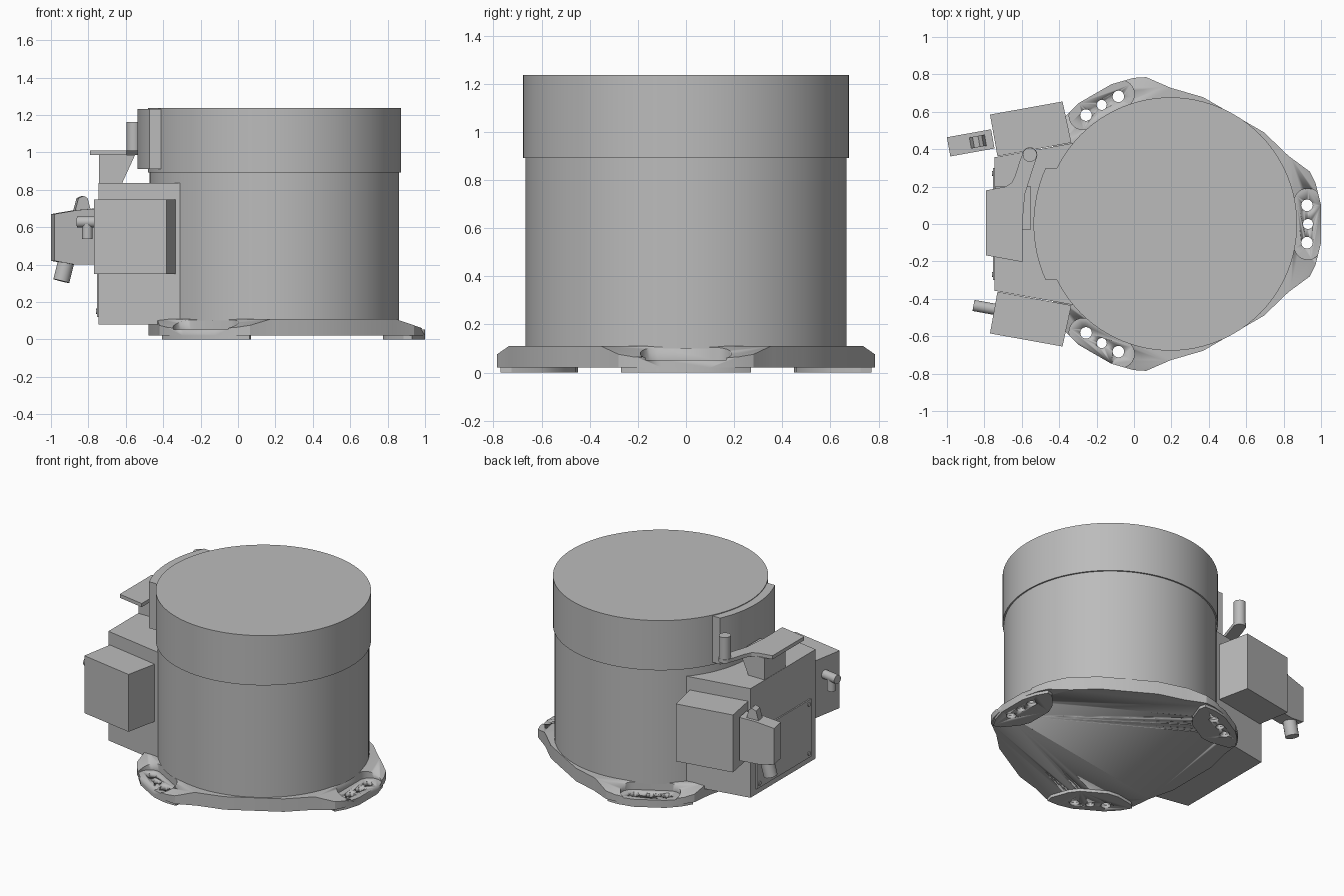
import bpy, bmesh, math
from mathutils import Matrix, Vector

cube = bpy.data.objects.get("Cube")
if cube:
    bpy.data.objects.remove(cube, do_unlink=True)

grey = bpy.data.materials.new("machine_grey")
grey.use_nodes = True
grey.diffuse_color = (0.5, 0.5, 0.5, 1)
grey.node_tree.nodes["Principled BSDF"].inputs["Base Color"].default_value = (0.5, 0.5, 0.5, 1)

AXIS = Vector((0.195, 0, 0))
TILT = math.radians(10.2)
# Profiles drawn in x, z and extruded along y
UPRIGHT = Matrix.Rotation(math.pi / 2, 4, 'X')


def finish(name, bm, matrix=Matrix()):
    bmesh.ops.transform(bm, matrix=matrix, verts=bm.verts)
    bmesh.ops.recalc_face_normals(bm, faces=bm.faces)
    mesh = bpy.data.meshes.new(name)
    bm.to_mesh(mesh)
    bm.free()
    mesh.materials.append(grey)
    ob = bpy.data.objects.new(name, mesh)
    bpy.context.collection.objects.link(ob)
    bpy.ops.object.select_all(action='DESELECT')
    bpy.context.view_layer.objects.active = ob
    ob.select_set(True)
    bpy.ops.object.shade_smooth_by_angle(angle=math.radians(25))
    return ob


def add_prism(bm, pts, low, high):
    face = bm.faces.new([bm.verts.new((x, y, low)) for x, y in pts])
    top = bmesh.ops.extrude_face_region(bm, geom=[face])["geom"]
    verts = [g for g in top if isinstance(g, bmesh.types.BMVert)]
    bmesh.ops.translate(bm, vec=(0, 0, high - low), verts=verts)


def prism(name, pts, low, high, matrix=Matrix()):
    bm = bmesh.new()
    add_prism(bm, pts, low, high)
    return finish(name, bm, matrix)


def arc(cx, cy, r, start, end, steps):
    angles = [math.radians(start + (end - start) * i / steps) for i in range(steps + 1)]
    return [(cx + r * math.cos(a), cy + r * math.sin(a)) for a in angles]


def circle(cx, cy, r, steps=32):
    return arc(cx, cy, r, 0, 360, steps)[:-1]


def turned(pts, angle):
    rot = Matrix.Rotation(angle, 2)
    return [tuple(rot @ Vector(p) + AXIS.xy) for p in pts]


def rod(name, a, b, r, matrix=Matrix()):
    a, b = Vector(a), Vector(b)
    turn = (b - a).to_track_quat('Z', 'Y').to_matrix().to_4x4()
    return prism(name, circle(0, 0, r, 24), 0, (b - a).length,
                 matrix @ Matrix.Translation(a) @ turn)


def cut(ob, cutter):
    mod = ob.modifiers.new("cut", 'BOOLEAN')
    mod.operation = 'DIFFERENCE'
    mod.solver = 'EXACT'
    mod.object = cutter
    bpy.context.view_layer.objects.active = ob
    bpy.ops.object.modifier_apply(modifier=mod.name)


THIRDS = [math.radians(a) for a in (0, 120, 240)]

# Base plate: one lobe repeated three times, with sloped shoulders
half = [(0.805, 0.1), (0.775, 0.22), (0.745, 0.28), (0.63, 0.365), (0.5, 0.49)]
lobe = [(x, -y) for x, y in reversed(half)] + half
bm = bmesh.new()
add_prism(bm, [p for t in THIRDS for p in turned(lobe, t)], 0.02, 0.11)
for t in THIRDS:
    point = Matrix.Rotation(t, 3, 'Z') @ Vector((0.645, 0, 0.11)) + AXIS
    normal = Matrix.Rotation(t, 3, 'Z') @ Vector((0.055, 0, 0.16))
    cut_geom = bmesh.ops.bisect_plane(bm, geom=bm.verts[:] + bm.edges[:] + bm.faces[:], dist=1e-5,
                                      plane_co=point, plane_no=normal, clear_outer=True)
    rim = [g for g in cut_geom["geom_cut"] if isinstance(g, bmesh.types.BMEdge)]
    bmesh.ops.holes_fill(bm, edges=rim, sides=0)
base_plate = finish("base_plate", bm)

# Feet under the lobes
foot_half = [(0.805, 0.1), (0.775, 0.2), (0.735, 0.27), (0.69, 0.255), (0.61, 0.16), (0.58, 0.09)]
foot = [(x, -y) for x, y in reversed(foot_half)] + foot_half
bm = bmesh.new()
for t in THIRDS:
    add_prism(bm, turned(foot, t), 0, 0.02)
feet = finish("feet", bm)

# Recesses and bolt holes
slot = arc(0.735, 0.115, 0.075, 0, 180, 12) + arc(0.735, -0.115, 0.075, 180, 360, 12)
bm = bmesh.new()
for t in THIRDS:
    add_prism(bm, turned(slot, t), 0.052, 0.2)
recess_cutter = finish("recess_cutter", bm)
bm = bmesh.new()
for t in THIRDS:
    for x, y, r in ((0.73, 0.1, 0.031), (0.735, 0, 0.027), (0.73, -0.1, 0.031)):
        add_prism(bm, turned(circle(x, y, r, 24), t), -0.1, 0.2)
hole_cutter = finish("hole_cutter", bm)
cut(base_plate, recess_cutter)
cut(base_plate, hole_cutter)
cut(feet, hole_cutter)
for cutter in (recess_cutter, hole_cutter):
    bpy.data.objects.remove(cutter, do_unlink=True)

# Drum: lower body, wider upper cap and the curved cover at its side
prism("lower_drum", circle(AXIS.x, 0, 0.667, 96), 0.1, 0.892)
prism("upper_drum", circle(AXIS.x, 0, 0.677, 96), 0.892, 1.237)
prism("curved_cover", [(-0.4, 0.3)] + arc(AXIS.x, 0, 0.732, 155.8, 204.2, 16) + [(-0.4, -0.3)], 0.91, 1.232)

# Rear housing with tapered sides and a bolted panel
prism("rear_housing", [(-0.745, -0.357), (-0.2, -0.455), (-0.2, 0.455), (-0.745, 0.357)], 0.08, 0.837)
prism("rear_panel", [(-0.754, -0.3), (-0.74, -0.3), (-0.74, 0.3), (-0.754, 0.3)], 0.12, 0.52)
for y in (-0.27, 0.27):
    for z in (0.15, 0.49):
        rod("panel_bolt", (-0.75, y, z), (-0.759, y, z), 0.014)

# Side boxes, mirrored
side = [(-0.73, 0.362), (-0.335, 0.435), (-0.382, 0.655), (-0.77, 0.585)]
for name, s in (("left_side_box", 1), ("right_side_box", -1)):
    prism(name, [(x, s * y) for x, y in side], 0.35, 0.748)

# Bracket: post, top plate with arm, upright pin
prism("bracket_post", [(-0.743, 0.83), (-0.622, 0.83), (-0.55, 0.987), (-0.743, 0.987)], -0.2, 0.03, UPRIGHT)
plate = [(-0.79, -0.168), (-0.597, -0.203), (-0.597, 0.0), (-0.583, 0.16), (-0.545, 0.28), (-0.518, 0.36)]
plate += arc(-0.557, 0.37, 0.04, 0, 180, 10)
plate += [(-0.61, 0.34), (-0.635, 0.26), (-0.655, 0.22), (-0.685, 0.2), (-0.79, 0.18)]
prism("bracket_plate", plate, 0.985, 1.01)
rod("bracket_pin", (-0.557, 0.37, 0.985), (-0.557, 0.37, 1.163), 0.038)

# Plug on the left box, with latch and cable gland
plug_frame = Matrix.Translation((-0.755, 0.455, 0)) @ Matrix.Rotation(TILT, 4, 'Z')
plug = [(-0.24, 0.42), (-0.13, 0.4), (0.0, 0.4), (0.0, 0.7), (-0.11, 0.692), (-0.24, 0.67)]
prism("plug_body", plug, -0.052, 0.052, plug_frame @ UPRIGHT)
latch = [(-0.13, 0.66), (-0.03, 0.66), (-0.055, 0.755), (-0.075, 0.768), (-0.105, 0.755)]
prism("plug_latch", latch, -0.03, 0.03, plug_frame @ UPRIGHT)
rod("cable_gland", (-0.155, 0, 0.46), (-0.193, 0, 0.312), 0.044, plug_frame)

# Tee fitting on the right box
tee_frame = Matrix.Translation((-0.75, -0.455, 0)) @ Matrix.Rotation(-TILT, 4, 'Z')
rod("tee_pipe", (0.02, 0, 0.628), (-0.11, 0, 0.628), 0.03, tee_frame)
rod("tee_stub", (-0.056, 0, 0.628), (-0.056, 0, 0.538), 0.028, tee_frame)
